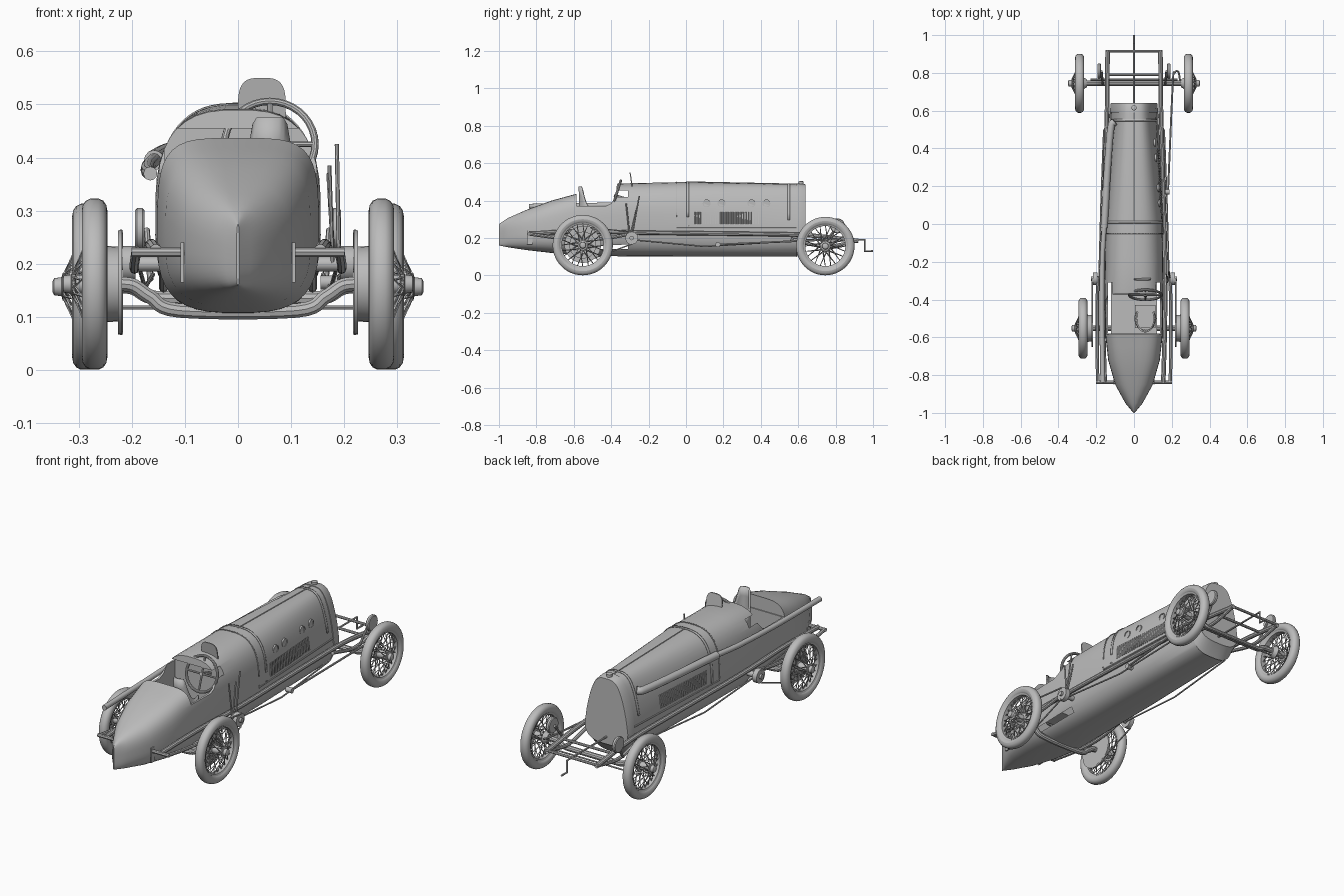
import bpy, bmesh, math
from mathutils import Vector, Matrix

cube = bpy.data.objects.get("Cube")
if cube:
    bpy.data.objects.remove(cube)

grey = bpy.data.materials.new("plain_grey")
grey.use_nodes = True
grey.diffuse_color = (0.5, 0.5, 0.5, 1)
grey.node_tree.nodes["Principled BSDF"].inputs["Base Color"].default_value = (0.5, 0.5, 0.5, 1)
parts = []


def add(name, mesh):
    mesh.materials.clear()
    mesh.materials.append(grey)
    ob = bpy.data.objects.new(name, mesh)
    bpy.context.scene.collection.objects.link(ob)
    parts.append(ob)
    return ob


def finish(name, bm):
    bmesh.ops.recalc_face_normals(bm, faces=bm.faces)
    mesh = bpy.data.meshes.new(name)
    bm.to_mesh(mesh)
    bm.free()
    return add(name, mesh)


def rows_mesh(name, rows, loop=True, caps=True):
    """Skin a list of equal-length point rows."""
    bm = bmesh.new()
    vs = [[bm.verts.new(p) for p in r] for r in rows]
    n = len(rows[0])
    for a, b in zip(vs, vs[1:]):
        for i in range(n if loop else n - 1):
            j = (i + 1) % n
            bm.faces.new((a[i], a[j], b[j], b[i]))
    if caps and loop:
        bm.faces.new(vs[0])
        bm.faces.new(vs[-1])
    return finish(name, bm)


def tubes(name, paths, r, sides=2, cyclic=False):
    """Round bars along one or more point paths, joined in one object."""
    cu = bpy.data.curves.new(name, 'CURVE')
    cu.dimensions = '3D'
    cu.bevel_depth = r
    cu.bevel_resolution = sides
    cu.use_fill_caps = True
    for path in paths:
        sp = cu.splines.new('POLY')
        sp.points.add(len(path) - 1)
        for p, co in zip(sp.points, path):
            p.co = (*co, 1)
        sp.use_cyclic_u = cyclic
    tmp = bpy.data.objects.new(name, cu)
    mesh = bpy.data.meshes.new_from_object(tmp)
    bpy.data.objects.remove(tmp)
    return add(name, mesh)


def both(path):
    return [path, [(-x, y, z) for x, y, z in path]]


def smooth(path, steps=6):
    """Catmull-Rom resampling of a short path."""
    p = [Vector(q) for q in path]
    p = [2 * p[0] - p[1]] + p + [2 * p[-1] - p[-2]]
    out = []
    for a, b, c, d in zip(p, p[1:], p[2:], p[3:]):
        for k in range(steps):
            t = k / steps
            out.append(0.5 * (2 * b + (c - a) * t + (2 * a - 5 * b + 4 * c - d) * t * t
                              + (3 * b - a - 3 * c + d) * t ** 3))
    return out + [p[-2]]


def revolve(name, profile, centre, side=1, n=36, closed=False):
    """Spin (offset, radius) pairs about the x axis."""
    prof = profile + profile[:1] if closed else profile
    cx, cy, cz = centre
    rows = [[(cx + side * o, cy + r * math.cos(i * math.tau / n), cz + r * math.sin(i * math.tau / n))
             for i in range(n)] for o, r in prof]
    return rows_mesh(name, rows, caps=not closed)


def box(name, x, y, z):
    return rows_mesh(name, [[(a, y[0], z[0]), (a, y[1], z[0]), (a, y[1], z[1]), (a, y[0], z[1])] for a in x])


# Body stations: y, half width, bottom, top, shoulder height, roundness, top taper
STATIONS = [(-1, .003, .16, .275, .22, 2.3, 1), (-.95, .045, .15, .308, .23, 2.4, 1),
            (-.85, .1, .135, .352, .24, 2.8, 1), (-.72, .137, .12, .4, .25, 3.4, 1),
            (-.585, .152, .108, .437, .25, 4.2, 1), (-.36, .156, .102, .492, .29, 2.8, 1),
            (0, .152, .1, .5, .29, 2.7, .97), (.59, .124, .1, .488, .25, 3.6, .66),
            (.64, .12, .16, .484, .25, 3.6, .64)]


def section(y, grow=0.0, n=40):
    for a, b in zip(STATIONS, STATIONS[1:]):
        if y <= b[0]:
            break
    f = (y - a[0]) / (b[0] - a[0])
    _, w, z0, z1, zm, e, taper = [p + (q - p) * f for p, q in zip(a, b)]
    w, z0, z1 = w + grow, z0 - grow, z1 + grow
    pts = []
    for i in range(n):
        t = math.tau * (i + .5) / n
        c, s = math.cos(t), math.sin(t)
        k = e if s > 0 else 3
        z = zm + math.copysign(abs(s) ** (2 / k), s) * (z1 - zm if s > 0 else zm - z0)
        x = math.copysign(abs(c) ** (2 / k), c) * w
        x *= 1 - (1 - taper) * max(0, (z - zm) / (z1 - zm))
        pts.append((x, y, z))
    return pts


def side_x(y, z):
    pts = [p for p in section(y, n=200) if p[0] > 0]
    return min(pts, key=lambda p: abs(p[2] - z))[0]


ys = [-1, -.975, -.95, -.9, -.85, -.78, -.72, -.65, -.585, -.36, -.2, 0, .3, .59, .64]
body = rows_mesh("body_shell", [section(y) for y in ys])

# Cockpit opening: side profile cut plus a hollow under the cowl
rim = [(-.585, .6), (-.585, .37), (-.43, .37), (-.4, .385), (-.375, .42), (-.36, .6)]
cut_side = rows_mesh("cockpit_cutter", [[(x, y, z) for y, z in rim] for x in (-.3, .3)])
cut_inner = box("hollow_cutter", (-.138, .138), (-.58, -.31), (.14, .455))
for c in (cut_side, cut_inner):
    m = body.modifiers.new("cut", 'BOOLEAN')
    m.operation, m.object, m.solver = 'DIFFERENCE', c, 'EXACT'
bpy.context.view_layer.update()
cut_mesh = bpy.data.meshes.new_from_object(body.evaluated_get(bpy.context.evaluated_depsgraph_get()))
body.modifiers.clear()
body.data = cut_mesh
for c in (cut_side, cut_inner):
    parts.remove(c)
    bpy.data.objects.remove(c)

# Radiator surround with recessed core
shell = rows_mesh("radiator_surround", [section(y, .004) for y in (.59, .635)]
                  + [[(x, .64, z) for x, y, z in section(.635, g)] for g in (.001, -.008)]
                  + [[(x, .632, z) for x, y, z in section(.635, -.008)]])
revolve("radiator_cap", [(0, .014), (.018, .014), (.02, .008)], (0, 0, 0), n=16).matrix_world = \
    Matrix.Translation((0, .615, .484)) @ Matrix.Rotation(-math.pi / 2, 4, 'Y')

# Bonnet straps and the cowl seam
for name, y, w in (("bonnet_strap_rear", .01, .012), ("bonnet_strap_front", .55, .012), ("cowl_seam", -.05, .004)):
    st = rows_mesh(name, [[p for p in section(y + d, .003, 64) if p[2] > .25] for d in (-w / 2, w / 2)], loop=False)
    m = st.modifiers.new("thick", 'SOLIDIFY')
    m.thickness = .003

# Bonnet louvres, portholes, lower edge and top hinge
slats = []
for i in range(26):
    y = .05 + i * .0135
    slats += both([(side_x(y, z), y, z) for z in (.275, .34)])
tubes("bonnet_louvres", slats, .0035, 1)
for y in (.11, .19, .35, .43):
    revolve("porthole", [(-.01, .021), (.004, .021), (.004, .016), (.001, .016)], (side_x(y, .385), y, .385), n=20)
tubes("bonnet_lower_edge", both([(side_x(y, .255), y, .255) for y in (-.05, .3, .59)]), .004)
tubes("bonnet_hinge", [[(0, .59, .488), (0, 0, .5)]], .003)

# Exhaust on the right side, silencer first, then tail pipe
tubes("exhaust_manifold", [smooth([(-.1, .54, .415), (-.122, .51, .412), (-.14, .3, .405), (-.158, -.02, .395)])], .019, 4)
tubes("exhaust_pipe", [smooth([(-.158, -.02, .395), (-.168, -.2, .385), (-.17, -.5, .375), (-.165, -.84, .37)])], .013, 4)

# Frame: rails, springs, cross bars, rear brackets
tubes("frame_rail", both(smooth([(.155, -.84, .225), (.163, -.55, .235), (.165, -.2, .228), (.15, .35, .222),
                                 (.142, .65, .215), (.14, .92, .185)])), .012, 3)
tubes("rear_spring", both(smooth([(.192, -.84, .222), (.195, -.68, .2), (.195, -.55, .19), (.195, -.42, .2), (.19, -.28, .225)])), .009)
tubes("front_spring", both(smooth([(.14, .92, .185), (.14, .74, .155), (.14, .56, .195)])), .009)
tubes("rear_spring_bar", both([(.1, -.838, .222), (.2, -.838, .222)]), .009)
tubes("front_cross_bar", [[(-.15, .915, .188), (.15, .915, .188)], [(-.14, .79, .2), (.14, .79, .2)]], .007)
for s in (-1, 1):
    box("rear_bracket", (s * .102, s * .108), (-.85, -.82), (.165, .24))
    revolve("damper", [(-.009, .036), (-.005, .04), (.005, .04), (.009, .036)], (s * .185, .81, .265), s, 24)
    tubes("damper_arm", [[(s * .172, .81, .265), (s * .165, .74, .17)]], .006)

# Starting crank
tubes("starting_crank", [[(0, .62, .19), (0, .955, .19), (0, .955, .13), (0, 1, .13)]], .005)

# Axles, tie rod and steering linkage
for name, y, c, low in (("front_axle", .745, .158, .135), ("rear_axle", -.552, .162, .112)):
    half = [(.27, y, c), (.22, y, c), (.195, y, c - .004), (.165, y, .138), (.11, y, low)]
    tubes(name, [smooth([(-x, a, z) for x, a, z in half] + half[::-1])], .014, 3)
tubes("tie_rod", [[(-.23, .765, .118), (.23, .765, .118)]], .004)
tubes("drag_link", [smooth([(.18, .17, .165), (.205, .74, .19), (.215, .8, .19), (.235, .805, .18), (.245, .75, .16)])], .005)
revolve("steering_drop_arm", [(-.02, .013), (.012, .013)], (.175, .17, .165), n=16)
tubes("brake_rod", both([(.185, -.28, .19), (.175, .1, .155), (.16, .5, .18)]), .004)

# Chain drive on each side
for s in (-1, 1):
    revolve("drive_sprocket", [(-.06, .014), (-.012, .014), (-.012, .034), (.012, .034), (.012, .012), (.022, .012)],
            (s * .205, -.29, .2), s, 24)
    revolve("wheel_sprocket", [(-.004, .085), (-.004, .098), (.004, .098), (.004, .085)], (s * .222, -.552, .165), s, 32)
    revolve("brake_drum", [(-.018, .03), (-.016, .07), (.012, .072), (.012, .03)], (s * .238, -.552, .162), s, 32)
    tubes("drive_chain", [[(s * .22, -.29, .2 + d * .032), (s * .22, -.552, .165 + d * .096)] for d in (-1, 1)], .004, 1)

# Hand levers outside the cockpit
tubes("hand_levers", [[(.178, -.3, .2), (.172, -.32, .385)], [(.19, -.29, .2), (.186, -.25, .425)],
                      [(.18, -.3, .2), (.17, -.26, .37)]], .004)

# Wire wheels
TYRE = [(.024 * math.copysign(abs(math.cos(t)) ** .8, math.cos(t)), .023 * math.sin(t))
        for t in [math.tau * i / 14 for i in range(14)]]
for end, y, x, r in (("front", .745, .288, .157), ("rear", -.552, .27, .162)):
    for s in (-1, 1):
        c = (s * x, y, r)
        revolve(end + "_tyre", [(o, r - .0232 + q) for o, q in TYRE], c, s, 48, True)
        ri = r - .047
        revolve(end + "_rim", [(-.018, ri + .006), (-.014, ri - .003), (.014, ri - .003), (.018, ri + .006)], c, s, 48, True)
        revolve(end + "_hub", [(-.04, .02), (-.02, .032), (-.016, .02), (.035, .017), (.037, .026), (.042, .026),
                               (.044, .018), (.058, .016), (.061, .01)], c, s, 20)
        spokes = []
        for i in range(24):
            a = math.tau * i / 24
            for hx, hr in ((.04, .024), (-.018, .03)):
                b = a + (.55 if i % 2 else -.55)
                spokes.append([(c[0] + s * hx, y + hr * math.cos(b), r + hr * math.sin(b)),
                               (c[0], y + ri * math.cos(a), r + ri * math.sin(a))])
        tubes(end + "_spokes", spokes, .0022, 0)

# Bucket seat with a high rounded back
rows = []
for k in range(7):
    row = []
    for i in range(25):
        a = math.radians(150 + 240 * i / 24)
        back = max(0, -math.sin(a))
        top = .36 + .115 * min(1, back * 1.25) ** 2.5
        h = k / 6
        row.append((.06 + .058 * math.cos(a) * (1 - .12 * h), -.5 + (.068 + .006 * h) * math.sin(a), .2 + (top - .2) * h))
    rows.append(row)
seat = rows_mesh("seat_back", rows, loop=False)
seat.modifiers.new("thick", 'SOLIDIFY').thickness = .008
box("seat_cushion", (.005, .115), (-.55, -.43), (.2, .27))

# Steering wheel and column
tilt = Matrix.Translation((.06, -.375, .425)) @ Matrix.Rotation(math.radians(72), 4, 'X')
ring = [tilt @ Vector((.085 * math.cos(math.tau * i / 36), .085 * math.sin(math.tau * i / 36), 0)) for i in range(36)]
tubes("steering_wheel", [ring], .007, 3, True)
tubes("steering_spokes", [[ring[i], ring[i + 18]] for i in (0, 9)], .005)
tubes("steering_column", [[tilt @ Vector((0, 0, .01)), tilt @ Vector((0, 0, -.15))]], .009)

# Small rounded windscreen
outline = [(.045 + .045 * math.copysign(abs(math.cos(t)) ** .6, math.cos(t)), .49 + .06 * math.sin(t) ** .6)
           for t in [math.pi * i / 20 for i in range(21)][1:-1]]
outline = [(.09, .47)] + outline + [(0, .47)]
rows_mesh("windscreen", [[(x, y - (z - .47) * .15, z) for x, z in outline] for y in (-.29, -.284)])

# Smooth shading with sharp edges kept
bpy.ops.object.select_all(action='DESELECT')
for ob in parts:
    ob.select_set(True)
bpy.context.view_layer.objects.active = parts[0]
bpy.ops.object.shade_smooth_by_angle(angle=math.radians(35))
